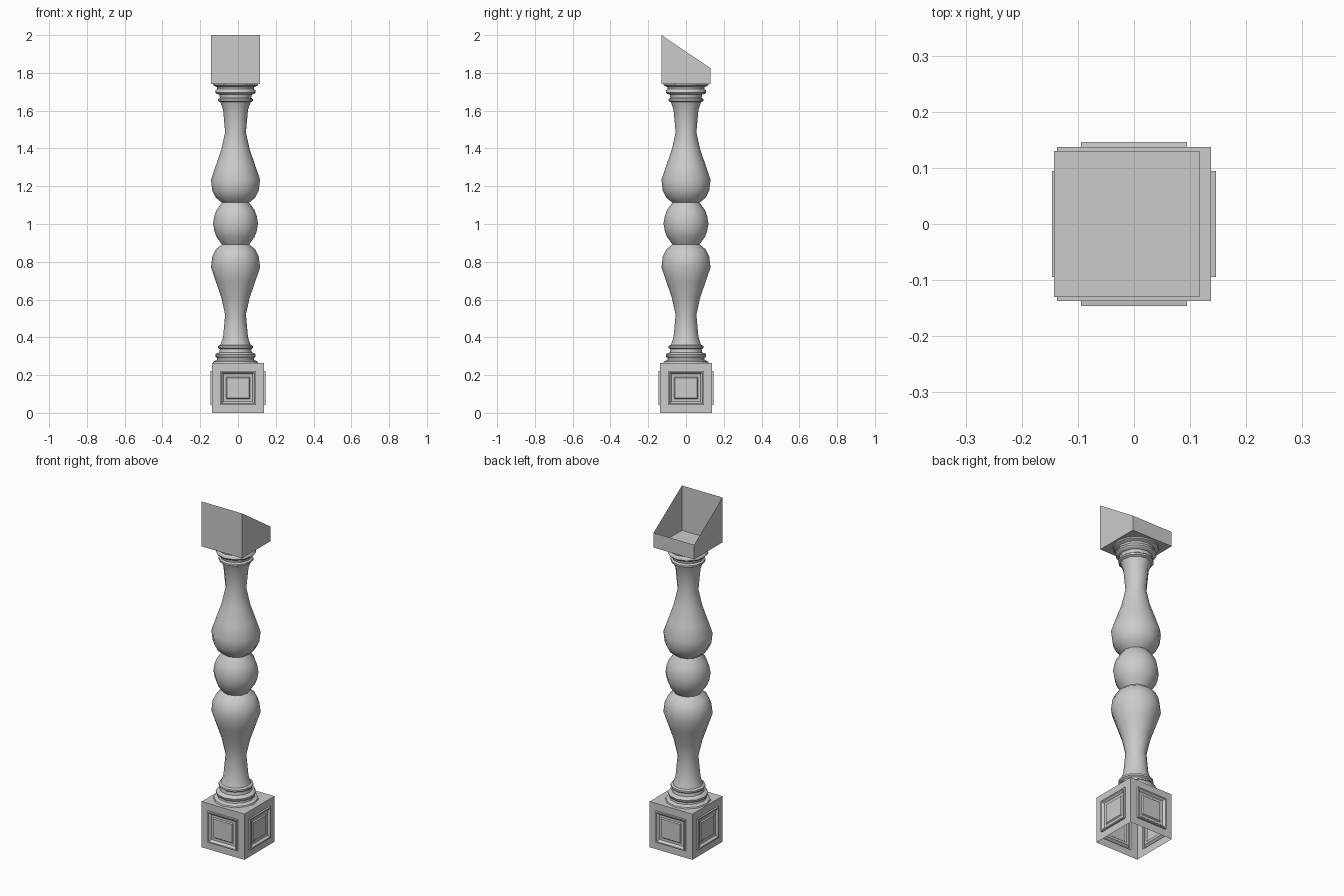
import bpy, bmesh, math
from mathutils import Matrix

if "Cube" in bpy.data.objects:
    bpy.data.objects.remove(bpy.data.objects["Cube"])

CX = -0.013   # turned parts sit slightly left of the base


def finish(bm, name):
    mesh = bpy.data.meshes.new(name)
    bm.to_mesh(mesh)
    bm.free()
    obj = bpy.data.objects.new(name, mesh)
    bpy.context.collection.objects.link(obj)
    return obj


def box(x, y, z0, z1):
    bm = bmesh.new()
    size = Matrix.Translation((0, 0, (z0 + z1) / 2)) @ Matrix.Diagonal((2 * x, 2 * y, z1 - z0, 1))
    bmesh.ops.create_cube(bm, size=1, matrix=size)
    bm.normal_update()
    return bm


# Base block: open underneath, moulded panel on each side
bm = box(0.137, 0.137, 0, 0.265)
bmesh.ops.delete(bm, geom=[f for f in bm.faces if f.normal.z < -0.5], context='FACES_ONLY')
sides = [f for f in bm.faces if abs(f.normal.z) < 0.5]
for thickness, depth in [(0.042, 0), (0.001, 0.009), (0.007, 0), (0.010, -0.012),
                         (0.014, 0), (0.005, 0.006)]:
    bmesh.ops.inset_individual(bm, faces=sides, thickness=thickness, depth=depth,
                               use_even_offset=True)
    bm.normal_update()
finish(bm, "base_block")

# Turned shaft: lower half profile mirrored about the central ball
half = [(0.120, 0.265), (0.117, 0.272), (0.099, 0.280), (0.097, 0.290), (0.105, 0.297),
        (0.107, 0.308), (0.102, 0.315), (0.086, 0.320), (0.083, 0.337), (0.092, 0.344),
        (0.092, 0.354), (0.080, 0.360), (0.066, 0.400), (0.055, 0.520), (0.075, 0.610),
        (0.105, 0.697), (0.130, 0.770), (0.126, 0.826), (0.105, 0.855), (0.072, 0.892),
        (0.101, 0.932), (0.112, 0.962), (0.119, 1.0025)]
half[17:19] = [(0.123, 0.828), (0.104, 0.866)]
profile = half + [(r, 2.005 - z) for r, z in reversed(half[:-1])]
bm = bmesh.new()
sides = 12
rings = [[bm.verts.new((CX + r * math.cos(2 * math.pi * i / sides),
                        r * math.sin(2 * math.pi * i / sides), z)) for i in range(sides)]
         for r, z in profile]
for a, b in zip(rings, rings[1:]):
    for i in range(sides):
        j = (i + 1) % sides
        bm.faces.new((a[i], a[j], b[j], b[i]))
shaft = finish(bm, "turned_shaft")
bpy.context.view_layer.objects.active = shaft
shaft.select_set(True)
bpy.ops.object.shade_smooth_by_angle(angle=math.radians(40))

# Top block: open box with a sloping rim, high at the front
bm = box(0.13, 0.13, 1.74, 2.0)
bmesh.ops.delete(bm, geom=[f for f in bm.faces if f.normal.z > 0.5], context='FACES_ONLY')
for v in bm.verts:
    if v.co.z > 1.9 and v.co.y > 0:
        v.co.z = 1.825
    v.co.x += CX
finish(bm, "top_block")
